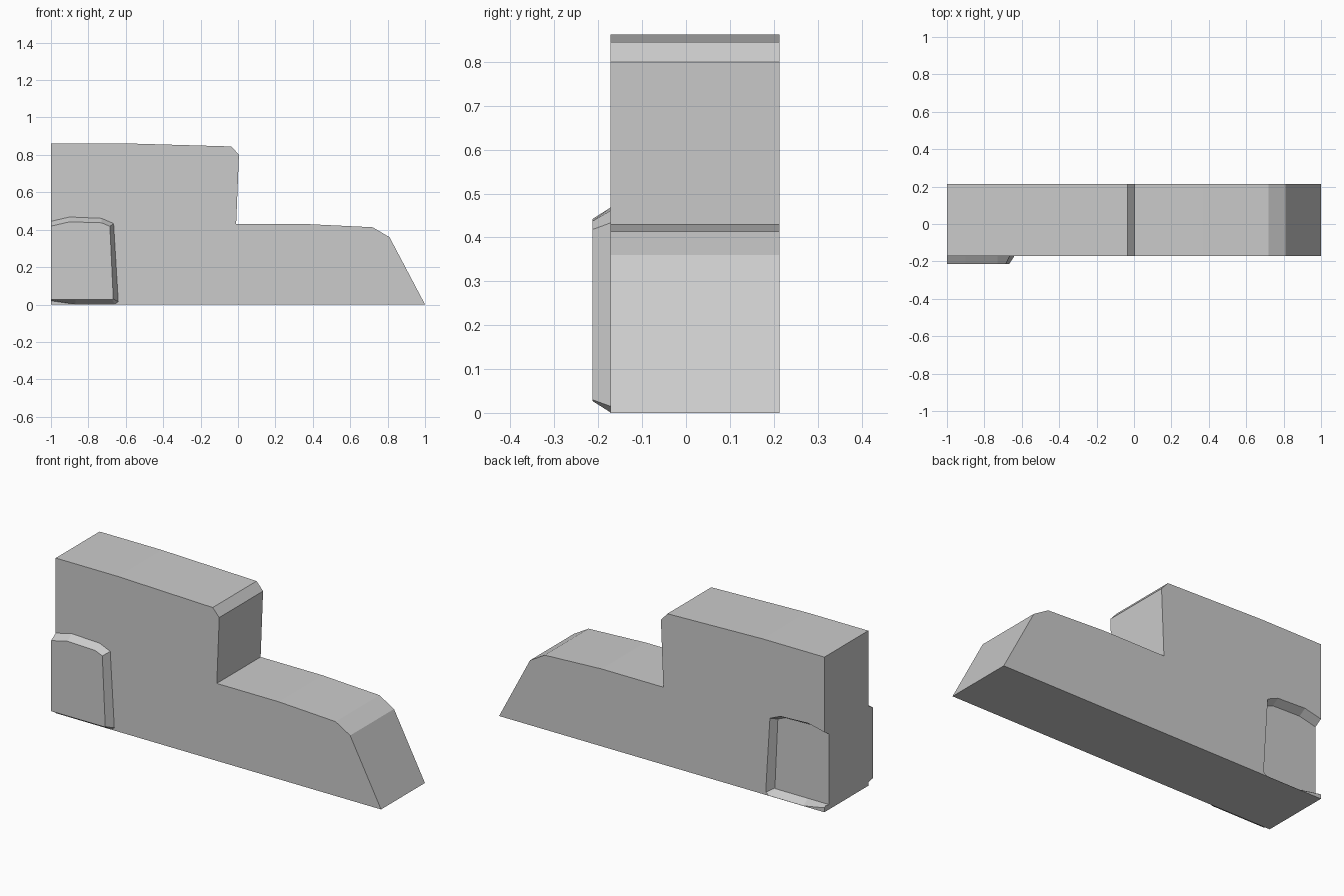
import bpy
import bmesh

cube = bpy.data.objects.get("Cube")
if cube:
    bpy.data.objects.remove(cube, do_unlink=True)

grey = bpy.data.materials.new("plain_grey")
grey.use_nodes = True
colour = (0.6, 0.6, 0.6, 1)
grey.diffuse_color = colour
grey.node_tree.nodes["Principled BSDF"].inputs["Base Color"].default_value = colour

FRONT, BACK, DEPTH = -0.172, 0.213, 0.041


def loft(name, rings):
    """Closed solid through (y, [(x, z), ...]) rings with equal point counts."""
    bm = bmesh.new()
    loops = [[bm.verts.new((x, y, z)) for x, z in pts] for y, pts in rings]
    n = len(loops[0])
    for a, b in zip(loops, loops[1:]):
        for i in range(n):
            j = (i + 1) % n
            bm.faces.new((a[i], a[j], b[j], b[i]))
    bm.faces.new(loops[0])
    bm.faces.new(loops[-1])
    bmesh.ops.recalc_face_normals(bm, faces=bm.faces)
    mesh = bpy.data.meshes.new(name)
    bm.to_mesh(mesh)
    bm.free()
    mesh.materials.append(grey)
    obj = bpy.data.objects.new(name, mesh)
    bpy.context.collection.objects.link(obj)
    return obj


# Stepped body with chamfered corners and a sloping nose
profile = [(-1, 0), (1, 0), (0.81, 0.36), (0.72, 0.413), (0.37, 0.43),
           (-0.01, 0.43), (0.005, 0.80), (-0.035, 0.845), (-0.62, 0.862), (-1, 0.862)]
body = loft("stepped_body", [(FRONT, profile), (BACK, profile)])

# Tapered pad outlines: wide where it meets the body, narrow at its face
base = [(-1, 0.445), (-0.9, 0.468), (-0.73, 0.461), (-0.665, 0.433),
        (-0.64, 0.015), (-0.66, 0.001), (-0.87, 0.001), (-1, 0.02)]
tip = [(-1, 0.419), (-0.9, 0.442), (-0.73, 0.437), (-0.685, 0.418),
       (-0.667, 0.03), (-0.672, 0.027), (-0.87, 0.027), (-1, 0.027)]
loft("front_pad", [(FRONT, base), (FRONT - DEPTH, tip)])


# Matching socket in the back, open at the flat end
def past_end(pts):
    out = list(pts)
    for end, inner in ((0, 1), (-1, -2)):
        (x0, z0), (x1, z1) = pts[end], pts[inner]
        out[end] = (-1.1, z0 + (z1 - z0) / (x1 - x0) * (-1.1 - x0))
    return out


flare = [(bx + (bx - tx) / 4, bz + (bz - tz) / 4)
         for (bx, bz), (tx, tz) in zip(base, tip)]
cutter = loft("socket_cutter", [(BACK - DEPTH, past_end(tip)),
                                (BACK + DEPTH / 4, past_end(flare))])
cutter.hide_render = True
cutter.hide_viewport = True
cut = body.modifiers.new("back_socket", 'BOOLEAN')
cut.operation = 'DIFFERENCE'
cut.solver = 'EXACT'
cut.object = cutter
